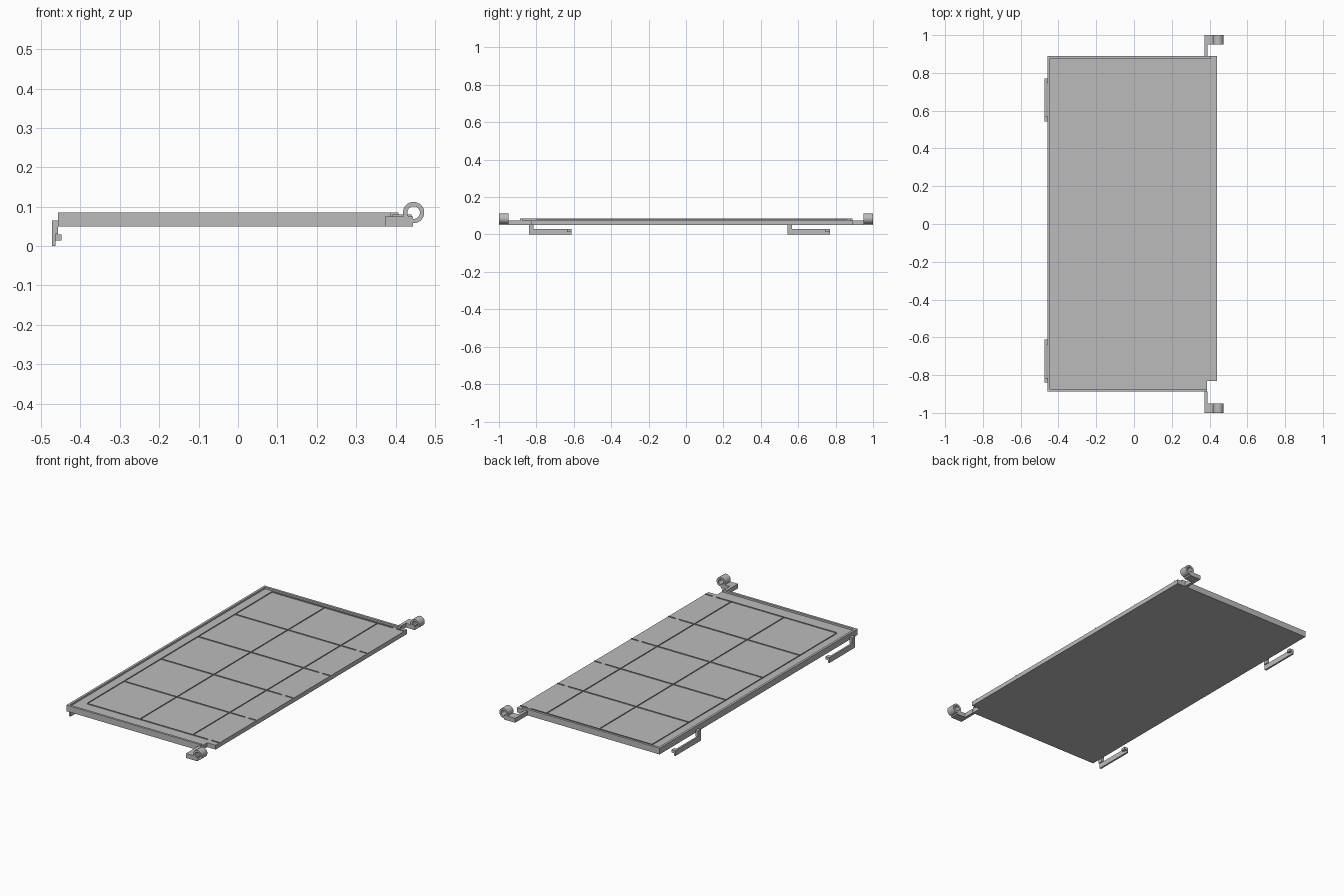
import bpy, bmesh, math
from mathutils import Vector

cube = bpy.data.objects.get("Cube")
if cube:
    bpy.data.objects.remove(cube, do_unlink=True)

grey = bpy.data.materials.new("mid_grey")
grey.use_nodes = True
colour = (0.5, 0.5, 0.5, 1)
grey.diffuse_color = colour
grey.node_tree.nodes["Principled BSDF"].inputs["Base Color"].default_value = colour


def finish(name, bm):
    bmesh.ops.recalc_face_normals(bm, faces=bm.faces)
    mesh = bpy.data.meshes.new(name)
    bm.to_mesh(mesh)
    bm.free()
    mesh.materials.append(grey)
    obj = bpy.data.objects.new(name, mesh)
    bpy.context.collection.objects.link(obj)
    return obj


def prism(name, outline, z0, z1):
    """Extrude a flat xy outline from z0 up to z1."""
    bm = bmesh.new()
    face = bm.faces.new([bm.verts.new((x, y, z0)) for x, y in outline])
    top = bmesh.ops.extrude_face_region(bm, geom=[face])["geom"]
    verts = [v for v in top if isinstance(v, bmesh.types.BMVert)]
    bmesh.ops.translate(bm, verts=verts, vec=(0, 0, z1 - z0))
    return finish(name, bm)


def box(name, x0, x1, y0, y1, z0, z1):
    return prism(name, [(x0, y0), (x1, y0), (x1, y1), (x0, y1)], z0, z1)


def ring(name, x, z, outer, inner, y0, y1, sides=32):
    """Hollow cylinder along y, spun from a rectangular section."""
    bm = bmesh.new()
    section = [(inner, y0), (outer, y0), (outer, y1), (inner, y1)]
    verts = [bm.verts.new((x + r, y, z)) for r, y in section]
    edges = [bm.edges.new((verts[i], verts[(i + 1) % 4])) for i in range(4)]
    bmesh.ops.spin(bm, geom=verts + edges, cent=(x, 0, z), axis=(0, 1, 0),
                   angle=math.tau, steps=sides, use_merge=True)
    bmesh.ops.remove_doubles(bm, verts=bm.verts, dist=0.0001)
    obj = finish(name, bm)
    bpy.ops.object.select_all(action="DESELECT")
    obj.select_set(True)
    bpy.context.view_layer.objects.active = obj
    bpy.ops.object.shade_smooth_by_angle(angle=math.radians(35))


# Plate with a notch at the front right corner
LEFT, RIGHT, FRONT, BACK = -0.457, 0.44, -0.887, 0.89
BASE, FLOOR, TOP = 0.05, 0.075, 0.085
NOTCH_X, NOTCH_Y = 0.387, -0.83
prism("plate", [(LEFT, FRONT), (NOTCH_X, FRONT), (NOTCH_X, NOTCH_Y),
                (RIGHT, NOTCH_Y), (RIGHT, BACK), (LEFT, BACK)], BASE, FLOOR)

# Raised rim on three sides
w = 0.013
prism("rim", [(LEFT, FRONT), (NOTCH_X, FRONT), (NOTCH_X, FRONT + w),
              (LEFT + w, FRONT + w), (LEFT + w, BACK - w), (0.408, BACK - w),
              (0.408, BACK), (LEFT, BACK)], FLOOR, TOP)

# Thin grid ribs forming square cells
CELL, GX, GY, thin = 0.332, -0.39, -0.798, 0.001
rib_top = FLOOR + 0.005
for i in range(3):
    x = GX + i * CELL
    box(f"long_rib_{i + 1}", x - thin, x + thin, GY, GY + 5 * CELL, FLOOR, rib_top)
for i in range(6):
    y = GY + i * CELL
    box(f"cross_rib_{i + 1}", GX, 0.37, y - thin, y + thin, FLOOR, rib_top)
    box(f"cross_rib_end_{i + 1}", 0.392, RIGHT, y - thin, y + thin, FLOOR, rib_top)

# Hinge arms and rings at both ends
for side, s, start in (("front", -1, FRONT), ("back", 1, BACK)):
    prism(f"{side}_hinge_arm",
          [(0.373, start), (0.39, start), (0.39, s * 0.95),
           (0.444, s * 0.95), (0.444, s), (0.373, s)], BASE, FLOOR)
    ring(f"{side}_hinge_ring", 0.446, 0.085, 0.027, 0.016,
         min(s, s * 0.95), max(s, s * 0.95))

# Latch hooks under the left edge
for side, y in (("front", -0.84), ("back", 0.543)):
    box(f"{side}_hook_post", -0.473, LEFT, y, y + 0.025, 0.03, 0.065)
    box(f"{side}_hook_bar", -0.473, -0.463, y, y + 0.228, 0, 0.03)
    box(f"{side}_hook_lip", -0.463, -0.448, y + 0.203, y + 0.228, 0.014, 0.029)
